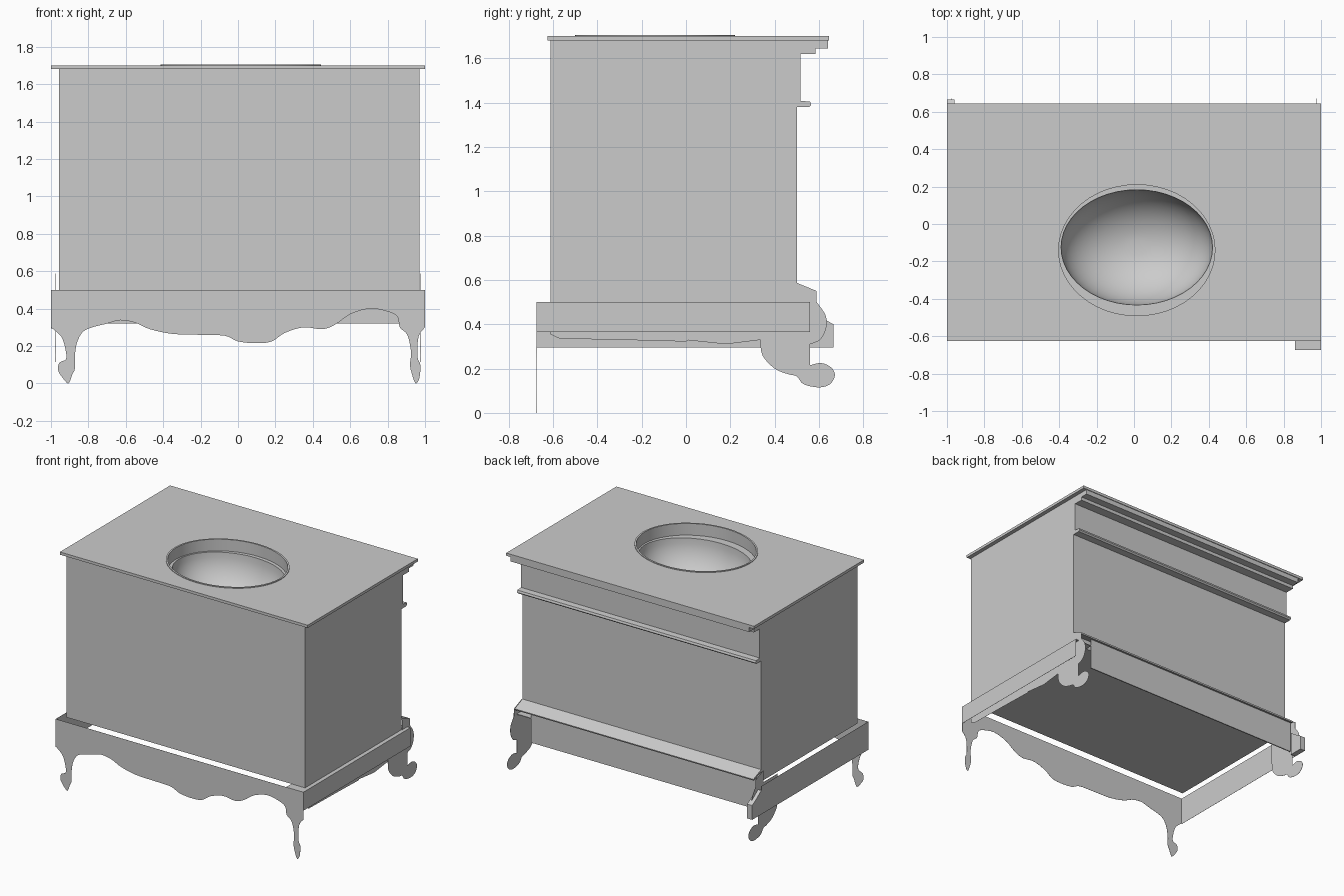
import bpy, bmesh, math
from mathutils import Vector

cube = bpy.data.objects.get("Cube")
if cube:
    bpy.data.objects.remove(cube, do_unlink=True)

grey = bpy.data.materials.new("plain_grey")
grey.use_nodes = True
grey.diffuse_color = (0.6, 0.6, 0.6, 1)
grey.node_tree.nodes["Principled BSDF"].inputs["Base Color"].default_value = (0.6, 0.6, 0.6, 1)
THIN = 0.001


def finish(name, bm):
    bmesh.ops.recalc_face_normals(bm, faces=bm.faces[:])
    mesh = bpy.data.meshes.new(name)
    bm.to_mesh(mesh)
    bm.free()
    mesh.materials.append(grey)
    ob = bpy.data.objects.new(name, mesh)
    bpy.context.collection.objects.link(ob)
    return ob


def smooth(pts, steps=4):
    """Pass a flowing line through the points."""
    p = [Vector(q) for q in [pts[0]] + pts + [pts[-1]]]
    out = []
    for a, b, c, d in zip(p, p[1:], p[2:], p[3:]):
        for i in range(steps):
            t = i / steps
            q = b + (c - a) * (t / 2) + (a - 2.5 * b + 2 * c - d / 2) * t**2 + (1.5 * (b - c) + (d - a) / 2) * t**3
            out.append(tuple(q))
    return out + [pts[-1]]


def prism(name, pts, axis, a, b):
    """Extrude a flat outline along x or y from a to b."""
    bm = bmesh.new()
    place = (lambda p: (a, p[0], p[1])) if axis == "x" else (lambda p: (p[0], a, p[1]))
    face = bm.faces.new([bm.verts.new(place(p)) for p in pts])
    moved = bmesh.ops.extrude_face_region(bm, geom=[face])["geom"]
    shift = (b - a, 0, 0) if axis == "x" else (0, b - a, 0)
    bmesh.ops.translate(bm, verts=[v for v in moved if isinstance(v, bmesh.types.BMVert)], vec=shift)
    return finish(name, bm)


def box(name, x, y, z):
    return prism(name, [(y[0], z[0]), (y[1], z[0]), (y[1], z[1]), (y[0], z[1])], "x", *x)


def rings(name, levels, closed, n=48):
    """Stack of ellipses (cx, cy, rx, ry, z) joined by faces."""
    bm = bmesh.new()
    loops = []
    for cx, cy, rx, ry, z in levels:
        angles = [2 * math.pi * i / n for i in range(n)]
        loops.append([bm.verts.new((cx + rx * math.cos(t), cy + ry * math.sin(t), z)) for t in angles])
    for lo, hi in zip(loops, loops[1:]):
        for i in range(n):
            j = (i + 1) % n
            bm.faces.new((lo[i], lo[j], hi[j], hi[i]))
    bm.faces.new(loops[-1])
    if closed:
        bm.faces.new(loops[0])
    return finish(name, bm)


def activate(ob):
    bpy.ops.object.select_all(action="DESELECT")
    ob.select_set(True)
    bpy.context.view_layer.objects.active = ob


# Cabinet and top, both opened for the basin
body = box("cabinet_body", (-0.957, 0.97), (-0.612, 0.5), (0.5, 1.68))
top = box("counter_top", (-1, 1), (-0.625, 0.645), (1.68, 1.7))
CX, CY = 0.015, -0.14
cutter = rings("basin_cutter", [(CX, CY, 0.425, 0.355, 1.2), (CX, CY, 0.425, 0.355, 1.9)], True)
for ob in (body, top):
    mod = ob.modifiers.new("basin_hole", "BOOLEAN")
    mod.object = cutter
    mod.operation = "DIFFERENCE"
    mod.solver = "EXACT"
    activate(ob)
    bpy.ops.object.modifier_apply(modifier=mod.name)
bpy.data.objects.remove(cutter, do_unlink=True)

# Basin: thin rim, short wall, ledge, then a rounded bowl
levels = [(CX, CY, 0.43, 0.362, 1.7), (CX, CY, 0.43, 0.362, 1.705),
          (CX, CY, 0.418, 0.35, 1.705), (CX, CY, 0.418, 0.35, 1.62)]
for i in range(12):
    t = math.pi / 2 * i / 12
    levels.append((CX, CY + 0.015, 0.405 * math.cos(t), 0.308 * math.cos(t), 1.62 - 0.3 * math.sin(t)))
basin = rings("basin", levels, False)
activate(basin)
bpy.ops.object.shade_smooth_by_angle(angle=math.radians(35))

# Back: drawer front, two mouldings, sloped ledge and lower board
X = (-0.957, 0.97)
box("drawer_front", X, (0.49, 0.517), (1.4, 1.63))
prism("cornice", [(0.49, 1.62), (0.585, 1.62), (0.585, 1.645), (0.64, 1.645), (0.64, 1.68), (0.49, 1.68)], "x", *X)
prism("middle_moulding", [(0.49, 1.38), (0.555, 1.38), (0.565, 1.39), (0.56, 1.405), (0.49, 1.41)], "x", *X)
prism("base_ledge", [(0.49, 0.575), (0.587, 0.54), (0.59, 0.55), (0.5, 0.587), (0.49, 0.587)], "x", *X)
box("back_lower_board", (-0.957, 0.86), (0.55, 0.558), (0.32, 0.56))

# Front apron with two legs, as one thin scalloped board
left_leg = [(-1, 0.3), (-0.945, 0.25), (-0.922, 0.18), (-0.92, 0.13), (-0.955, 0.11), (-0.96, 0.065),
            (-0.915, 0.003), (-0.9, 0.01), (-0.885, 0.05), (-0.872, 0.08), (-0.872, 0.15), (-0.86, 0.22), (-0.83, 0.275)]
scallop = [(-0.78, 0.3), (-0.7, 0.32), (-0.63, 0.338), (-0.55, 0.325), (-0.47, 0.29), (-0.35, 0.265),
           (-0.2, 0.26), (-0.07, 0.255), (0, 0.225), (0.1, 0.215), (0.18, 0.225), (0.25, 0.27),
           (0.35, 0.3), (0.45, 0.29), (0.52, 0.315), (0.6, 0.37), (0.7, 0.4), (0.78, 0.39), (0.85, 0.36)]
right_leg = [(0.865, 0.3), (0.905, 0.26), (0.925, 0.17), (0.92, 0.1), (0.93, 0.05), (0.95, 0), (0.97, 0.03),
             (0.975, 0.1), (0.96, 0.14), (0.965, 0.25), (1, 0.3)]
outline = smooth(left_leg + scallop + right_leg)
prism("front_apron", [(-1, 0.5)] + outline + [(1, 0.5)], "y", -0.674, -0.674 + THIN)

# Side rails, ledge and shaped lower board
box("left_rail", (1 - THIN, 1), (-0.674, 0.56), (0.365, 0.5))
box("left_rail_ledge", (0.86, 1), (-0.674, 0.56), (0.495, 0.5))
prism("left_lower_board", [(-0.612, 0.5), (-0.612, 0.355), (-0.57, 0.335), (-0.3, 0.33), (0, 0.322), (0.01, 0.328),
                           (0.18, 0.31), (0.34, 0.33), (0.34, 0.5)], "x", 0.972, 0.972 + THIN)
box("right_rail", (-1, -1 + THIN), (-0.674, 0.56), (0.295, 0.5))
prism("right_rail_end", [(0.56, 0.295), (0.665, 0.295), (0.665, 0.4), (0.63, 0.42), (0.56, 0.47)], "x", -1, -0.96)

# Rear scroll legs with bracket ends
bracket = [(0.335, 0.33), (0.345, 0.26), (0.4, 0.2), (0.46, 0.175), (0.5, 0.165), (0.53, 0.13), (0.6, 0.115),
           (0.65, 0.13), (0.672, 0.17), (0.655, 0.205), (0.61, 0.225), (0.56, 0.215)]
wing = [(0.56, 0.31), (0.605, 0.33), (0.632, 0.38), (0.63, 0.44), (0.59, 0.5)]
plate = smooth(bracket) + smooth(wing) + [(0.59, 0.55), (0.5, 0.587), (0.5, 0.5), (0.335, 0.5)]
for side, x in (("left", 0.974), ("right", -0.975)):
    prism("rear_leg_" + side, plate, "x", x, x + THIN)
